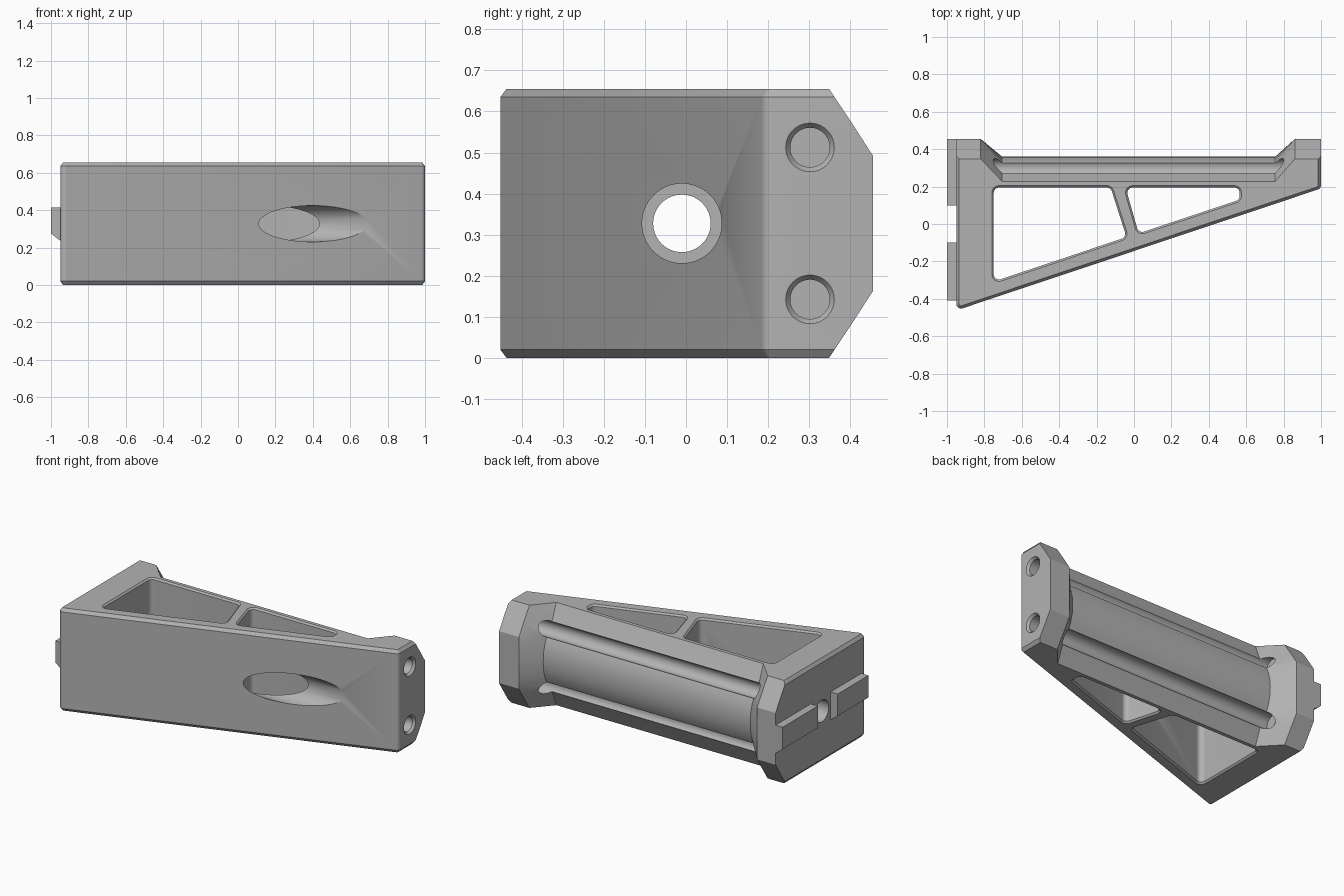
import bpy, bmesh, math
from mathutils import Vector

cube = bpy.data.objects.get("Cube")
if cube:
    bpy.data.objects.remove(cube)

HEIGHT = 0.655
MID = HEIGHT / 2

grey = bpy.data.materials.new("matte grey")
grey.use_nodes = True
COLOUR = (0.45, 0.45, 0.45, 1)
grey.diffuse_color = COLOUR
grey.node_tree.nodes["Principled BSDF"].inputs["Base Color"].default_value = COLOUR


def loft(name, rings):
    """Skin matching closed rings and cap both ends."""
    bm = bmesh.new()
    loops = [[bm.verts.new(p) for p in ring] for ring in rings]
    for a, b in zip(loops, loops[1:]):
        for i in range(len(a)):
            j = (i + 1) % len(a)
            bm.faces.new((a[i], a[j], b[j], b[i]))
    bm.faces.new(loops[0])
    bm.faces.new(loops[-1])
    bmesh.ops.recalc_face_normals(bm, faces=bm.faces)
    mesh = bpy.data.meshes.new(name)
    bm.to_mesh(mesh)
    bm.free()
    mesh.materials.append(grey)
    obj = bpy.data.objects.new(name, mesh)
    bpy.context.collection.objects.link(obj)
    return obj


def rounded(corners, radius, grow, z, steps=6):
    """Counter-clockwise outline with rounded corners, offset by grow."""
    pts = [Vector(c) for c in corners]
    ring = []
    for i, c in enumerate(pts):
        d1 = (c - pts[i - 1]).normalized()
        d2 = (pts[(i + 1) % len(pts)] - c).normalized()
        n1, n2 = Vector((d1.y, -d1.x)), Vector((d2.y, -d2.x))
        centre = c - (n1 + n2) * radius / (1 + n1.dot(n2))
        for k in range(steps + 1):
            p = centre + n1.lerp(n2, k / steps).normalized() * (radius + grow)
            ring.append((p.x, p.y, z))
    return ring


def rod(name, y, z, stations, sides=40):
    """Round bar along x through (x, radius) stations."""
    angles = [math.tau * i / sides for i in range(sides)]
    return loft(name, [[(x, y + r * math.cos(a), z + r * math.sin(a)) for a in angles]
                       for x, r in stations])


def cut(target, cutter):
    cutter.hide_render = True
    mod = target.modifiers.new("cut", "BOOLEAN")
    mod.operation = "DIFFERENCE"
    mod.solver = "EXACT"
    mod.object = cutter
    bpy.context.view_layer.objects.active = target
    bpy.ops.object.modifier_apply(modifier=mod.name)
    bpy.data.objects.remove(cutter)


# Wedge body with chamfered top and bottom rims
outline = [(-0.95, -0.462), (1.0, 0.19), (1.0, 0.7), (-0.95, 0.7)]
body = loft("wedge_body", [rounded(outline, 0.025, g, z) for z, g in
                           ((0, -0.015), (0.02, 0), (HEIGHT - 0.02, 0), (HEIGHT, -0.015))])

# Back side: flared end blocks with a slimmer rail between them
# half profile: height from middle, rail depth, end block depth
half = [(0.40, 0.18, 0.30), (0.325, 0.23, 0.35), (0.235, 0.265, 0.41),
        (0.165, 0.315, 0.455), (0.11, 0.342, 0.455), (0.055, 0.356, 0.455)]
profile = half + [(0, 0.36, 0.455)] + [(-h, a, b) for h, a, b in reversed(half)]


def back_section(x, flare):
    ring = [(x, a + (b - a) * flare, MID + h) for h, a, b in profile]
    return ring + [(x, 0.9, MID - 0.4), (x, 0.9, MID + 0.4)]


cut(body, loft("back_cutter", [back_section(x, f) for x, f in
                               ((-1.2, 1), (-0.82, 1), (-0.705, 0),
                                (0.755, 0), (0.86, 1), (1.2, 1))]))

# Two through pockets with lightly chamfered rims
pockets = [
    [(-0.75, -0.308), (-0.04, -0.07), (-0.125, 0.195), (-0.75, 0.195)],
    [(0.025, -0.05), (0.565, 0.13), (0.565, 0.195), (-0.045, 0.195)],
]
for corners in pockets:
    cut(body, loft("pocket_cutter", [rounded(corners, 0.028, g, z) for z, g in
                                     ((-0.02, 0.03), (0.01, 0), (HEIGHT - 0.01, 0),
                                      (HEIGHT + 0.02, 0.03))]))

# Twin round grooves that end as holes in the end blocks
for side in (-1, 1):
    cut(body, rod("groove_cutter", 0.302, MID + side * 0.185,
                  ((-0.77, 0.048), (0.985, 0.048), (1.005, 0.063))))

# Lengthwise bore: wide through the front wall and rib, narrow at the far wall
cut(body, rod("bore_cutter", -0.01, MID, ((-1.1, 0.07), (-0.6, 0.07), (-0.6, 0.097), (1.2, 0.097)), 56))

# Locating keys on the tall end
for name, y0, y1 in (("rear_key", 0.1, 0.455), ("front_key", -0.41, -0.1)):
    section = [(-0.94, 0.235), (-0.955, 0.24), (-1.0, 0.275), (-1.0, 0.415), (-0.94, 0.415)]
    loft(name, [[(x, y, z) for x, z in section] for y in (y0, y1)])

# Smooth the rounded surfaces, keep edges crisp
bpy.ops.object.select_all(action="DESELECT")
body.select_set(True)
bpy.context.view_layer.objects.active = body
bpy.ops.object.shade_smooth_by_angle(angle=math.radians(25))
